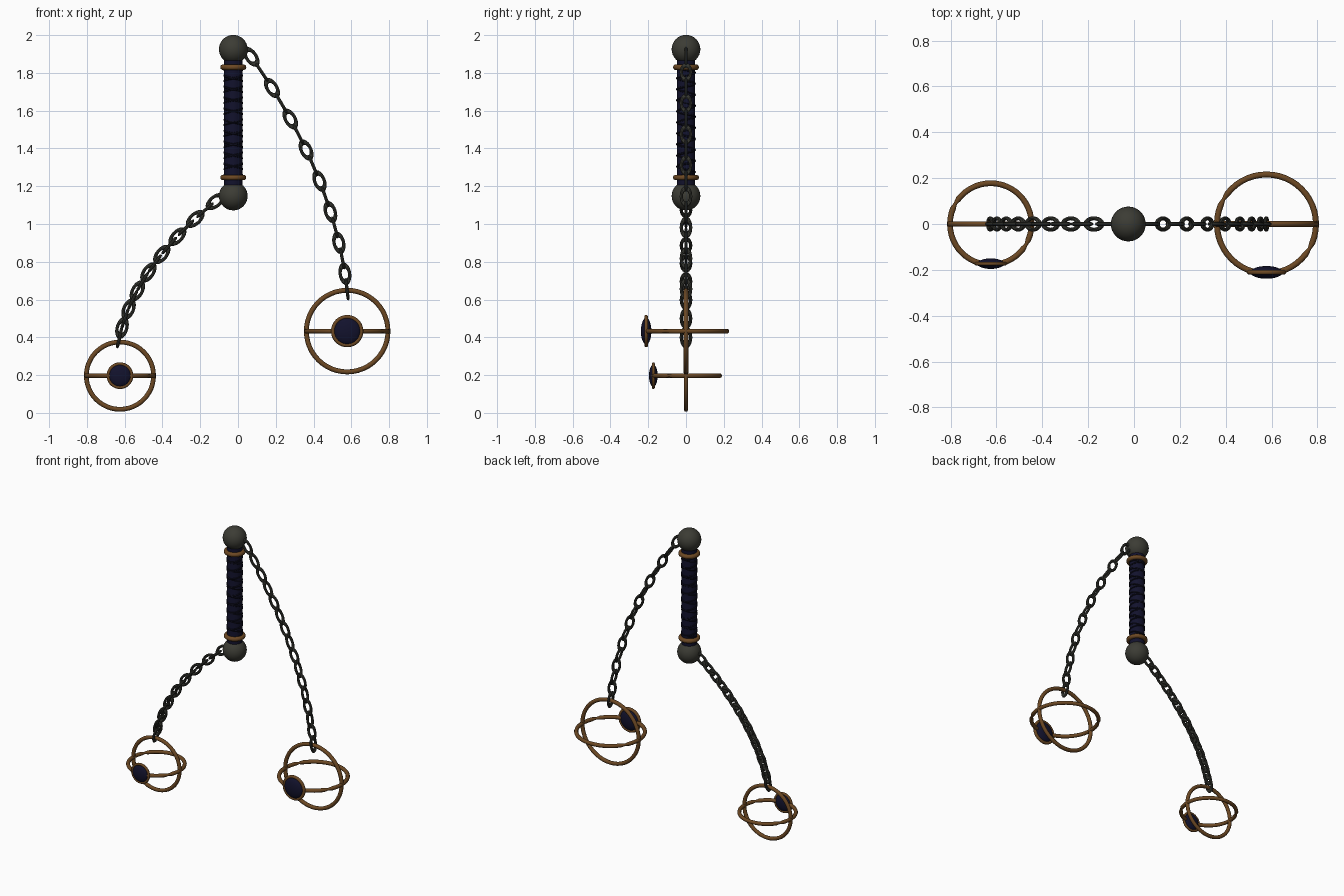
import bpy
from math import pi, sin, cos, atan2, radians
from mathutils import Vector, Matrix

cube = bpy.data.objects.get("Cube")
if cube:
    bpy.data.objects.remove(cube, do_unlink=True)


def material(name, rgb):
    m = bpy.data.materials.new(name)
    m.use_nodes = True
    m.diffuse_color = (*rgb, 1)
    m.node_tree.nodes["Principled BSDF"].inputs["Base Color"].default_value = (*rgb, 1)
    return m


IRON = material("dark iron", (0.045, 0.045, 0.035))
CHAIN = material("chain iron", (0.035, 0.036, 0.029))
BRONZE = material("bronze", (0.15, 0.065, 0.017))
NAVY = material("navy leather", (0.006, 0.006, 0.026))
CORD = material("black cord", (0.004, 0.004, 0.012))


def finish(name, mat):
    ob = bpy.context.object
    ob.name = name
    ob.data.materials.append(mat)
    bpy.ops.object.shade_smooth_by_angle(angle=radians(40))
    return ob


def sphere(name, mat, loc, size):
    bpy.ops.mesh.primitive_uv_sphere_add(segments=32, ring_count=16, radius=1, location=loc)
    ob = finish(name, mat)
    ob.scale = size
    return ob


def torus(name, mat, loc, major, minor, rot=(0, 0, 0), segments=48, sides=10):
    bpy.ops.mesh.primitive_torus_add(location=loc, rotation=rot, major_radius=major,
                                     minor_radius=minor, major_segments=segments,
                                     minor_segments=sides)
    return finish(name, mat)


# Handle: core, end balls and collars
HX, LOW, HIGH = -0.025, 1.246, 1.83
bpy.ops.mesh.primitive_cylinder_add(vertices=24, radius=0.048, depth=0.68,
                                    location=(HX, 0, (LOW + HIGH) / 2))
finish("handle_core", NAVY)
for end, ball_z, collar_z in (("top", 1.925, HIGH), ("bottom", 1.148, LOW)):
    sphere(end + "_ball", IRON, (HX, 0, ball_z), (0.076,) * 3)
    torus(end + "_collar", BRONZE, (HX, 0, collar_z), 0.054, 0.015)

# Crossed cord wrapping around the handle
TURNS, STEPS = 10, 24
for side, name in ((1, "cord_wrap_right_hand"), (-1, "cord_wrap_left_hand")):
    curve = bpy.data.curves.new(name, "CURVE")
    curve.dimensions = "3D"
    curve.bevel_depth = 0.006
    curve.bevel_resolution = 1
    line = curve.splines.new("POLY")
    count = TURNS * STEPS
    line.points.add(count)
    for i, p in enumerate(line.points):
        a = 2 * pi * i / STEPS
        z = LOW + (HIGH - LOW) * i / count
        p.co = (HX + side * 0.047 * sin(a), -0.047 * cos(a), z, 1)
    ob = bpy.data.objects.new(name, curve)
    bpy.context.collection.objects.link(ob)
    bpy.ops.object.select_all(action="DESELECT")
    ob.select_set(True)
    bpy.context.view_layer.objects.active = ob
    bpy.ops.object.convert(target="MESH")
    finish(name, CORD)


# Chain: alternating stretched links along a quadratic curve
def chain(name, a, b, c, links=16):
    a, b, c = (Vector((x, 0, z)) for x, z in (a, b, c))
    mesh = None
    for i in range(links):
        t = i / (links - 1)
        pos = a * (1 - t) ** 2 + b * 2 * t * (1 - t) + c * t * t
        along = ((b - a) * (1 - t) + (c - b) * t).normalized()
        front = Vector((0, 1, 0))
        across = front.cross(along)
        if i % 2:
            front, across = across, -front
        # Local x runs along the chain, local z is the link's flat normal
        turn = Matrix((along, across, along.cross(across))).transposed().to_4x4()
        ob = torus(f"{name}_link_{i + 1}", CHAIN, (0, 0, 0), 0.025, 0.0085,
                   segments=24, sides=8)
        if mesh:
            old, ob.data = ob.data, mesh
            bpy.data.meshes.remove(old)
        mesh = ob.data
        ob.matrix_world = Matrix.Translation(pos) @ turn @ Matrix.Diagonal((1.8, 1, 1, 1))


chain("left_chain", (0.07, 1.885), (0.506, 1.267), (0.577, 0.655))
chain("right_chain", (-0.12, 1.119), (-0.542, 0.775), (-0.627, 0.4))


# Open globe: two crossed hoops with a domed medallion in front
def globe(name, x, z, radius, tube, medal):
    torus(name + "_upright_hoop", BRONZE, (x, 0, z), radius, tube, (pi / 2, 0, 0))
    hoop = torus(name + "_level_hoop", BRONZE, (x, 0, z), radius, tube)
    # Two narrow pinches in the level hoop
    for v in hoop.data.vertices:
        angle = atan2(v.co.y, v.co.x)
        if any(abs(angle - radians(d)) < radians(4) for d in (150, -33)):
            centre = Vector((cos(angle), sin(angle), 0)) * radius
            v.co = centre.lerp(v.co, 0.6)
    y = -radius + 0.005
    torus(name + "_medallion_rim", BRONZE, (x, y, z), medal, medal * 0.14, (pi / 2, 0, 0))
    sphere(name + "_medallion_dome", NAVY, (x, y, z), (medal * 0.94, medal * 0.37, medal * 0.94))


globe("left_globe", 0.578, 0.433, 0.216, 0.013, 0.075)
globe("right_globe", -0.625, 0.197, 0.178, 0.0125, 0.062)
